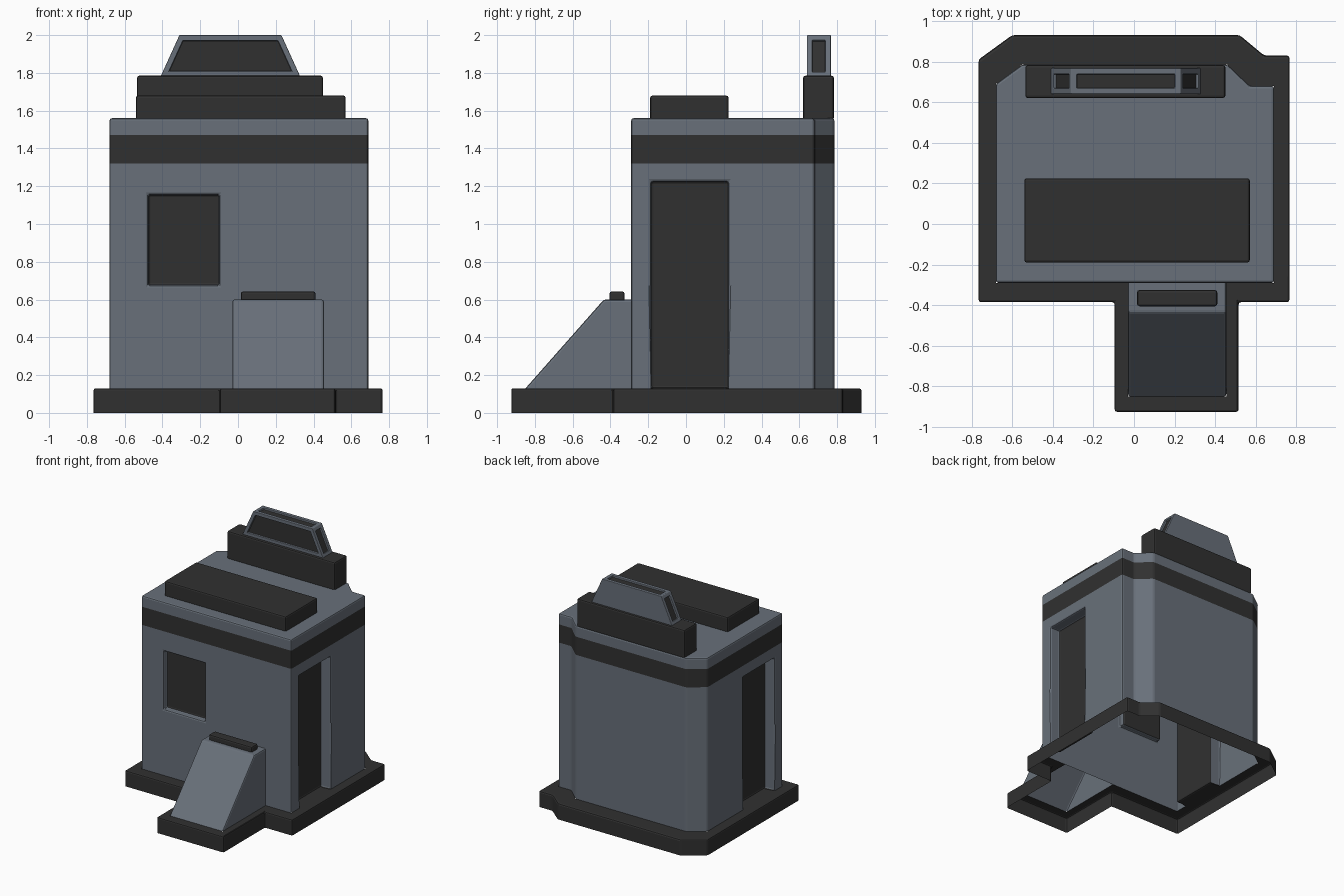
import bpy, bmesh
from mathutils import Vector

if "Cube" in bpy.data.objects:
    bpy.data.objects.remove(bpy.data.objects["Cube"])


def material(name, col):
    m = bpy.data.materials.new(name)
    m.diffuse_color = (*col, 1)
    m.use_nodes = True
    m.node_tree.nodes["Principled BSDF"].inputs["Base Color"].default_value = m.diffuse_color
    return m


GREY = material("slate grey", (0.14, 0.163, 0.195))
DARK = material("charcoal", (0.03, 0.03, 0.03))


def finish(bm, name, bevel=0.012):
    bm.normal_update()
    me = bpy.data.meshes.new(name)
    bm.to_mesh(me)
    bm.free()
    me.materials.append(GREY)
    me.materials.append(DARK)
    ob = bpy.data.objects.new(name, me)
    bpy.context.collection.objects.link(ob)
    if bevel:
        mod = ob.modifiers.new("soft edges", 'BEVEL')
        mod.width = bevel
        mod.segments = 2
        mod.limit_method = 'ANGLE'
        mod.angle_limit = 0.5
    return ob


def ring(bm, pts, z):
    return [bm.verts.new((x, y, z)) for x, y in pts]


def bridge(bm, a, b, mat=0):
    n = len(a)
    for i in range(n):
        j = (i + 1) % n
        bm.faces.new((a[i], a[j], b[j], b[i])).material_index = mat


def box(name, x0, x1, y0, y1, z0, z1):
    bm = bmesh.new()
    pts = [(x0, y0), (x1, y0), (x1, y1), (x0, y1)]
    a, b = ring(bm, pts, z0), ring(bm, pts, z1)
    bridge(bm, a, b)
    bm.faces.new(b)
    bm.faces.new(a[::-1])
    for f in bm.faces:
        f.material_index = 1
    return finish(bm, name)


# Plinth: open-bottomed skirt with a ledge running round the walls and ramp
outer = [(-.765, -.385), (-.095, -.385), (-.095, -.925), (.515, -.925), (.515, -.385),
         (.765, -.385), (.765, .83), (.64, .83), (.52, .93), (-.60, .93), (-.765, .81)]
inner = [(-.68, -.29), (-.03, -.29), (-.03, -.85), (.455, -.85), (.455, -.29),
         (.69, -.29), (.69, .68), (.57, .68), (.46, .785), (-.55, .785), (-.68, .69)]
bm = bmesh.new()
low, top, lip = ring(bm, outer, 0), ring(bm, outer, .13), ring(bm, inner, .13)
bridge(bm, low, top, 1)
bridge(bm, top, lip, 1)
finish(bm, "plinth")

# Body: thin shell with a dark band and a closed roof
outline = [inner[0]] + inner[5:]
bm = bmesh.new()
rings = [ring(bm, outline, z) for z in (.13, 1.32, 1.47, 1.56)]
for i in range(3):
    bridge(bm, rings[i], rings[i + 1], int(i == 1))
bm.faces.new(rings[-1])


def cut(axis, value):
    co, no = Vector((0, 0, 0)), Vector((0, 0, 0))
    co[axis], no[axis] = value, 1
    bmesh.ops.bisect_plane(bm, geom=bm.verts[:] + bm.edges[:] + bm.faces[:],
                           plane_co=co, plane_no=no)


for axis, values in ((0, (-.475, -.10)), (1, (-.185, .225)), (2, (.675, 1.155, 1.225))):
    for v in values:
        cut(axis, v)
bm.normal_update()


def recess(test, offset):
    """Push the chosen wall faces inward and darken them."""
    faces = [f for f in bm.faces if test(f.calc_center_median(), f.normal)]
    res = bmesh.ops.extrude_face_region(bm, geom=faces)
    geom = res["geom"]
    bmesh.ops.translate(bm, vec=offset, verts=[g for g in geom if isinstance(g, bmesh.types.BMVert)])
    for g in geom:
        if isinstance(g, bmesh.types.BMFace):
            g.material_index = 1
    bmesh.ops.delete(bm, geom=[f for f in faces if f.is_valid], context='FACES')
    bm.normal_update()


# Window on the front, a doorway on each side
recess(lambda c, n: n.y < -.9 and -.475 < c.x < -.10 and .675 < c.z < 1.155, (0, .045, 0))
for s in (1, -1):
    recess(lambda c, n: n.x * s > .9 and -.185 < c.y < .225 and c.z < 1.225, (-.09 * s, 0, 0))
for f in bm.faces:
    if abs(f.normal.z) > .9 and f.calc_center_median().z < .14:
        f.material_index = 1
finish(bm, "body")

# Sloped ramp, open at the bottom and against the wall
bm = bmesh.new()
side = [(-.85, .13), (-.435, .60), (-.29, .60), (-.29, .13)]
l = [bm.verts.new((-.03, y, z)) for y, z in side]
r = [bm.verts.new((.455, y, z)) for y, z in side]
for i in range(2):
    bm.faces.new((l[i], r[i], r[i + 1], l[i + 1]))
bm.faces.new(l)
bm.faces.new(r[::-1])
bmesh.ops.recalc_face_normals(bm, faces=bm.faces[:])
finish(bm, "ramp")
box("ramp_cap", .015, .41, -.405, -.325, .59, .643)

# Roof blocks
box("roof_slab", -.54, .57, -.19, .225, 1.55, 1.68)
box("sign_base", -.535, .45, .62, .783, 1.55, 1.785)

# Tapered sign: framed dark recesses on the front, top and ends, plain back
bm = bmesh.new()
prof = [(-.41, 1.78), (.33, 1.78), (.23, 2.0), (-.31, 2.0)]
f = [bm.verts.new((x, .64, z)) for x, z in prof]
b = [bm.verts.new((x, .767, z)) for x, z in prof]
panels = [bm.faces.new(f)]
bm.faces.new(b[::-1])
for i in range(4):
    j = (i + 1) % 4
    q = bm.faces.new((f[j], f[i], b[i], b[j]))
    if i:
        panels.append(q)
bmesh.ops.recalc_face_normals(bm, faces=bm.faces[:])
bmesh.ops.inset_individual(bm, faces=panels, thickness=.029, use_even_offset=True)
for p in panels:
    p.material_index = 1
    n = p.normal.copy()
    res = bmesh.ops.extrude_discrete_faces(bm, faces=[p])["faces"][0]
    bmesh.ops.translate(bm, vec=n * -.015, verts=res.verts[:])
    for e in res.edges:
        for g in e.link_faces:
            g.material_index = int(g is res)
finish(bm, "sign", .004)
